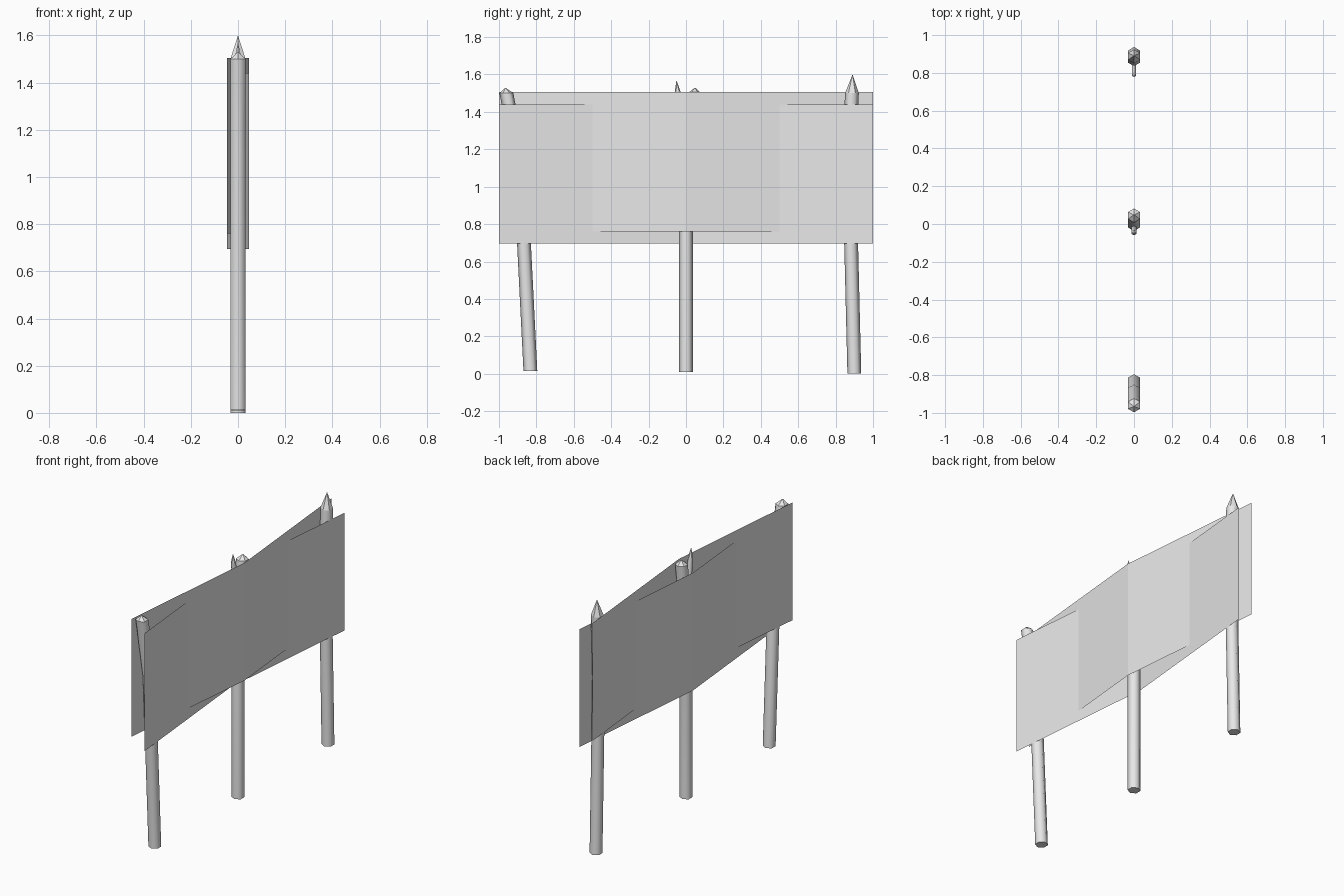
import bpy, bmesh, math
from mathutils import Vector

old = bpy.data.objects.get("Cube")
if old:
    bpy.data.objects.remove(old, do_unlink=True)


def make_material(name, rgb):
    mat = bpy.data.materials.new(name)
    mat.use_nodes = True
    mat.diffuse_color = (*rgb, 1)
    mat.node_tree.nodes["Principled BSDF"].inputs["Base Color"].default_value = (*rgb, 1)
    return mat


grey = make_material("pale grey", (0.8, 0.8, 0.8))


def finish(name, bm):
    mesh = bpy.data.meshes.new(name)
    bm.to_mesh(mesh)
    bm.free()
    mesh.materials.append(grey)
    obj = bpy.data.objects.new(name, mesh)
    bpy.context.collection.objects.link(obj)
    return obj


def stake(name, path, radius, tip, sides=6):
    """Six-sided pole through (y, z) points, ending in a point of height tip."""
    bm = bmesh.new()
    rings = []
    for y, z in path:
        ring = []
        for i in range(sides):
            a = math.tau * i / sides
            ring.append(bm.verts.new((radius * math.sin(a), y + radius * math.cos(a), z)))
        rings.append(ring)
    bm.faces.new(rings[0])
    for low, high in zip(rings, rings[1:]):
        for i in range(sides):
            j = (i + 1) % sides
            bm.faces.new((low[i], low[j], high[j], high[i])).smooth = True
    # sharpened end continues the direction of the last stretch
    end, before = Vector((0, *path[-1])), Vector((0, *path[-2]))
    apex = bm.verts.new(end + (end - before).normalized() * tip)
    for i in range(sides):
        bm.faces.new((rings[-1][i], rings[-1][(i + 1) % sides], apex))
    bmesh.ops.recalc_face_normals(bm, faces=bm.faces)
    for edge in bm.edges:
        edge.smooth = all(f.smooth for f in edge.link_faces)
    return finish(name, bm)


def sheet(name, end_x, low, high):
    """Thin cloth folded at the middle, swapping sides of the poles."""
    bm = bmesh.new()
    columns = [[bm.verts.new((x, y, z)) for z in (low, high)]
               for y, x in ((-1, end_x), (0, -end_x), (1, end_x))]
    for a, b in zip(columns, columns[1:]):
        bm.faces.new((a[0], b[0], b[1], a[1]))
    if end_x < 0:
        bmesh.ops.reverse_faces(bm, faces=bm.faces)
    return finish(name, bm)


# Three bent poles
stake("front_pole", [(-0.832, 0.015), (-0.887, 1.11), (-0.96, 1.5)], 0.037, 0.03)
stake("middle_pole", [(0, 0.01), (0, 1.1), (0.045, 1.5)], 0.037, 0.03)
stake("back_pole", [(0.9, 0), (0.873, 1.1), (0.887, 1.5)], 0.037, 0.1)

# Thin side branches
stake("middle_branch", [(0, 1.05), (-0.045, 1.51)], 0.015, 0.06)
stake("back_branch", [(0.873, 1.05), (0.79, 1.32)], 0.012, 0.04)

# Two sheets woven across the poles
sheet("lower_sheet", 0.047, 0.695, 1.44)
sheet("upper_sheet", -0.047, 0.76, 1.505)
